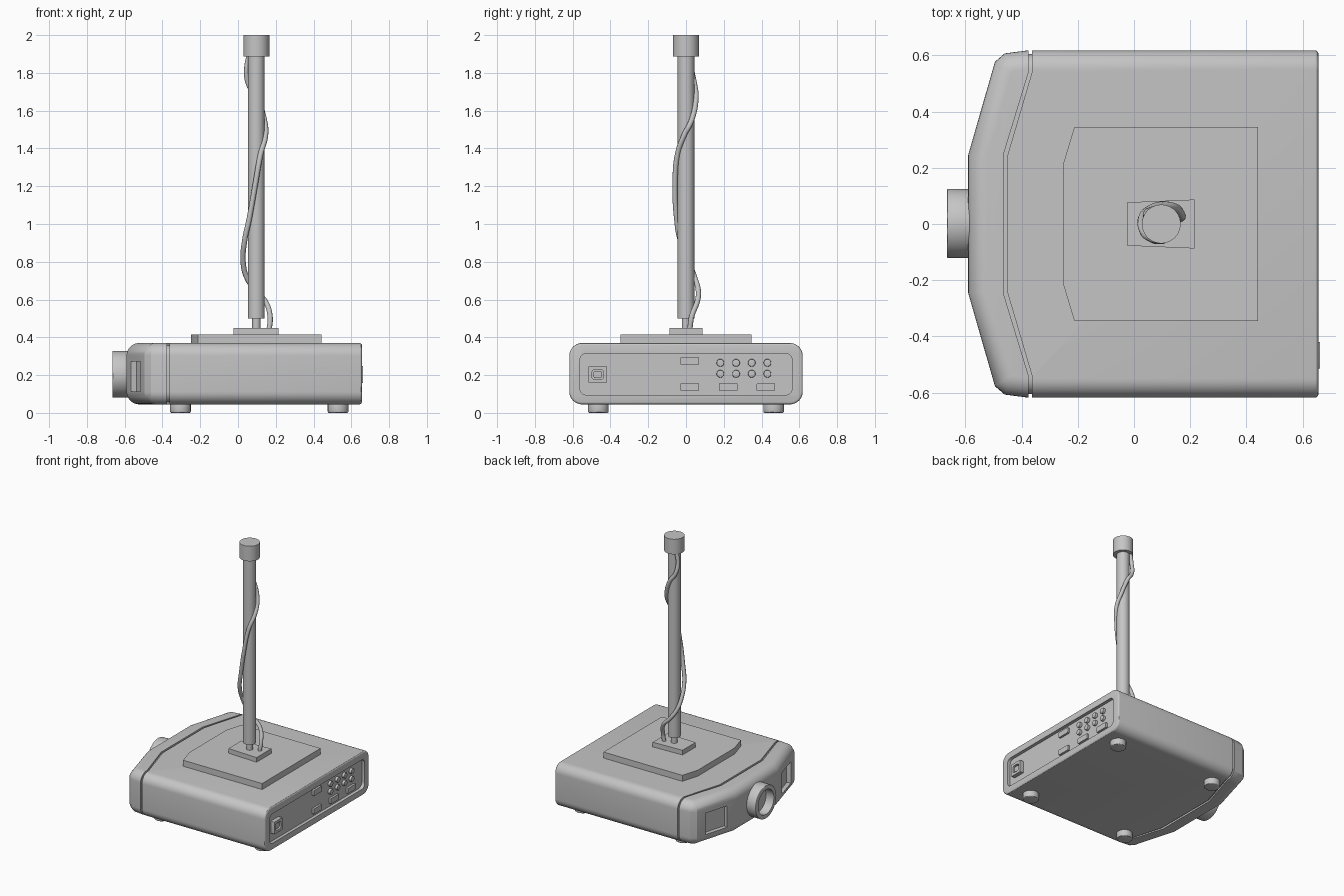
import bpy, bmesh
from math import atan2, pi
from mathutils import Matrix, Vector

cube = bpy.data.objects.get("Cube")
if cube:
    bpy.data.objects.remove(cube, do_unlink=True)

GREY = (0.56, 0.56, 0.56, 1)
grey = bpy.data.materials.new("plain_grey")
grey.use_nodes = True
grey.diffuse_color = GREY
grey.node_tree.nodes["Principled BSDF"].inputs["Base Color"].default_value = GREY


def finish(name, bm):
    bmesh.ops.recalc_face_normals(bm, faces=bm.faces)
    mesh = bpy.data.meshes.new(name)
    bm.to_mesh(mesh)
    bm.free()
    mesh.materials.append(grey)
    ob = bpy.data.objects.new(name, mesh)
    bpy.context.collection.objects.link(ob)
    return ob


def bevel(bm, rule, width, segments=6):
    edges = [e for e in bm.edges if rule(*(v.co for v in e.verts))]
    bmesh.ops.bevel(bm, geom=edges, offset=width, segments=segments, profile=0.5,
                    affect='EDGES', clamp_overlap=False)


def prism(outline, z0, z1):
    bm = bmesh.new()
    base = bm.faces.new([bm.verts.new((x, y, z0)) for x, y in outline])
    top = bmesh.ops.extrude_face_region(bm, geom=[base])["geom"]
    bmesh.ops.translate(bm, vec=(0, 0, z1 - z0),
                        verts=[v for v in top if isinstance(v, bmesh.types.BMVert)])
    bmesh.ops.recalc_face_normals(bm, faces=bm.faces)
    return bm


def mirrored(half):
    return half + [(x, -y) for x, y in reversed(half)]


def box(name, x, y, z, radius):
    """Box whose edges along x are rounded."""
    bm = prism([(x[0], y[0]), (x[1], y[0]), (x[1], y[1]), (x[0], y[1])], *z)
    bevel(bm, lambda a, b: abs(a.x - b.x) > 1e-4, radius, 5)
    return finish(name, bm)


def cylinder(name, radius, start, end, rim=0):
    start, end = Vector(start), Vector(end)
    axis = end - start
    bm = bmesh.new()
    bmesh.ops.create_cone(bm, cap_ends=True, segments=40, radius1=radius, radius2=radius,
                          depth=axis.length)
    if rim:
        bevel(bm, lambda a, b: abs(a.z - b.z) < 1e-5, rim, 3)
    turn = axis.to_track_quat('Z', 'Y').to_matrix().to_4x4()
    bm.transform(Matrix.Translation((start + end) / 2) @ turn)
    return finish(name, bm)


def cut(ob, cutter):
    cutter.hide_render = True
    mod = ob.modifiers.new("cut", 'BOOLEAN')
    mod.operation = 'DIFFERENCE'
    mod.solver = 'EXACT'
    mod.object = cutter
    bpy.context.view_layer.objects.active = ob
    bpy.ops.object.modifier_apply(modifier=mod.name)
    bpy.data.objects.remove(cutter, do_unlink=True)


def long_side(a, b):
    """Horizontal edge running along one flank."""
    return min(abs(a.y), abs(b.y)) > 0.59 and a.y * b.y > 0 and abs(a.z - b.z) < 1e-4


LOW, HIGH, ROUND, SIDE = 0.045, 0.37, 0.068, 0.618

# Main housing with rounded long edges and a recessed rear panel
bm = prism(mirrored([(0.656, SIDE), (-0.363, SIDE), (-0.363, 0.54), (-0.45, 0.245)]), LOW, HIGH)
bevel(bm, long_side, ROUND, 8)
bevel(bm, lambda a, b: min(a.x, b.x) > 0.65, 0.012, 3)
housing = finish("housing", bm)
cut(housing, box("panel_cutter", (0.632, 0.75), (-0.562, 0.562), (0.095, 0.315), 0.035))

# Nose section, rounded on its outer edges
nose_half = [(-0.375, 0.54), (-0.375, SIDE), (-0.46, 0.607), (-0.495, 0.577), (-0.59, 0.245)]
bm = prism(nose_half + [(x, -y) for x, y in reversed(nose_half)] +
           [(-0.465, -0.245), (-0.465, 0.245)], LOW, HIGH)


def outer_rim(a, b):
    mid = (a + b) / 2
    if abs(a.z - b.z) > 1e-4:
        return False
    return mid.x < -0.5 or (abs(mid.y) > 0.58 and abs(a.x - b.x) > 0.01) or \
        (mid.x < -0.47 and abs(mid.y) > 0.3)


bevel(bm, outer_rim, ROUND, 8)
nose = finish("nose", bm)

# Recessed windows in the slanted nose faces, and the lens seat
for side in (1, -1):
    bm = bmesh.new()
    bmesh.ops.create_cube(bm, size=1)
    bm.transform(Matrix.Translation((-0.541, side * 0.415, 0.193))
                 @ Matrix.Rotation(-side * atan2(0.095, 0.33), 4, 'Z')
                 @ Matrix.Diagonal((0.06, 0.19, 0.16, 1)))
    cut(nose, finish("window_cutter", bm))
cut(nose, cylinder("seat_cutter", 0.092, (-0.55, 0, 0.205), (-0.7, 0, 0.205)))

# Seam core between nose and housing
bm = prism(mirrored([(-0.34, 0.604), (-0.395, 0.604), (-0.395, 0.54), (-0.485, 0.245)]),
           LOW + 0.013, HIGH - 0.013)
bevel(bm, long_side, 0.055)
finish("seam_core", bm)

# Lens ring and glass
ring = cylinder("lens_ring", 0.123, (-0.57, 0.002, 0.205), (-0.665, 0.002, 0.205), 0.004)
cut(ring, cylinder("lens_cutter", 0.092, (-0.5, 0.002, 0.205), (-0.75, 0.002, 0.205)))
cylinder("lens_glass", 0.094, (-0.54, 0.002, 0.205), (-0.6, 0.002, 0.205))

# Feet
for x in (-0.305, 0.53):
    for y in (-0.464, 0.464):
        cylinder("foot", 0.055, (x, y, 0), (x, y, LOW + 0.01), 0.008)

# Rear panel: power socket, ports and buttons
socket = box("power_socket", (0.62, 0.662), (-0.515, -0.42), (0.157, 0.249), 0.004)
cut(socket, box("socket_cutter", (0.64, 0.7), (-0.497, -0.438), (0.176, 0.23), 0.014))
box("socket_pin", (0.635, 0.655), (-0.489, -0.446), (0.184, 0.222), 0.008)
for y, z in ((0.02, 0.274), (0.02, 0.137), (0.223, 0.137), (0.423, 0.137)):
    box("port", (0.625, 0.648), (y - 0.049, y + 0.049), (z - 0.02, z + 0.02), 0.005)
for column in range(4):
    for z in (0.207, 0.265):
        y = 0.182 + column * 0.083
        cylinder("button", 0.02, (0.625, y, z), (0.65, y, z), 0.003)

# Ceiling mount: base plate, small plate, stem, pole and cap
finish("mount_plate", prism(mirrored([(0.442, 0.346), (-0.212, 0.346), (-0.25, 0.22)]),
                            HIGH - 0.005, 0.415))
finish("pole_plate", prism(mirrored([(0.215, 0.087), (-0.025, 0.077)]), 0.41, 0.45))
cylinder("stem", 0.022, (0.097, 0, 0.44), (0.097, 0, 0.51))
cylinder("pole", 0.044, (0.097, 0, 0.5), (0.097, 0, 1.9))
cylinder("pole_cap", 0.069, (0.097, 0, 1.887), (0.097, 0, 2))

# Cable winding round the pole
path = [(0.165, 0.02, 0.44), (0.17, 0.03, 0.51), (0.145, 0.06, 0.59), (0.09, 0.065, 0.65),
        (0.045, 0.045, 0.72), (0.027, 0.015, 0.8), (0.035, -0.03, 0.91), (0.06, -0.05, 1.03),
        (0.09, -0.058, 1.2), (0.12, -0.045, 1.37), (0.146, -0.01, 1.47), (0.14, 0.03, 1.55),
        (0.1, 0.053, 1.67), (0.055, 0.045, 1.74), (0.046, 0.03, 1.82), (0.06, 0.03, 1.9)]
curve = bpy.data.curves.new("cable", 'CURVE')
curve.dimensions = '3D'
curve.bevel_depth = 0.014
curve.bevel_resolution = 3
curve.resolution_u = 6
spline = curve.splines.new('BEZIER')
spline.bezier_points.add(len(path) - 1)
for point, co in zip(spline.bezier_points, path):
    point.co = co
    point.handle_left_type = point.handle_right_type = 'AUTO'
curve.materials.append(grey)
bpy.context.collection.objects.link(bpy.data.objects.new("cable", curve))

# Smooth the rounded parts and keep hard edges crisp
bpy.ops.object.select_all(action='DESELECT')
for ob in bpy.context.collection.objects:
    if ob.type == 'MESH':
        ob.select_set(True)
        bpy.context.view_layer.objects.active = ob
bpy.ops.object.shade_smooth_by_angle(angle=pi / 6)
